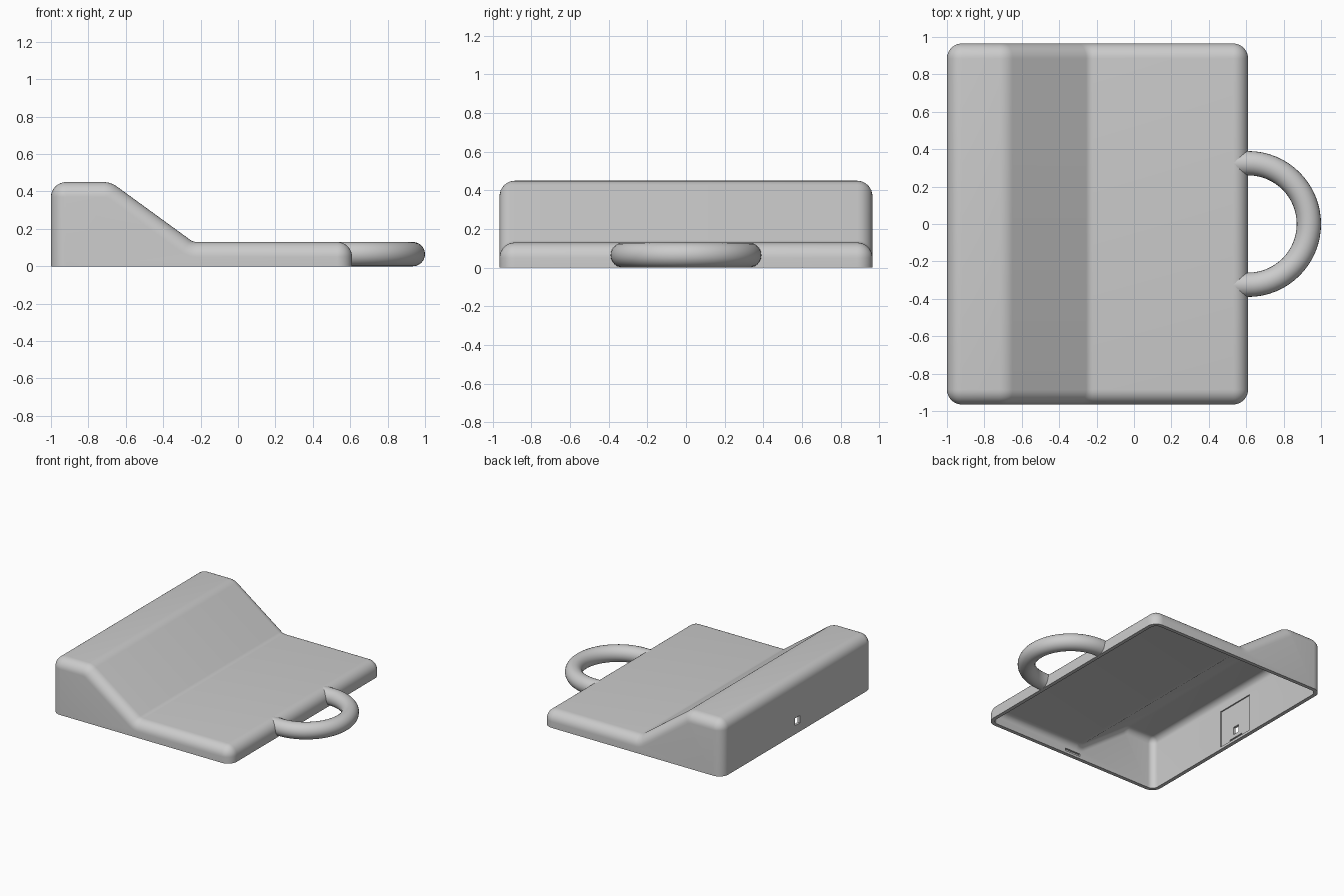
import bpy, bmesh, math
from mathutils import Vector

if "Cube" in bpy.data.objects:
    bpy.data.objects.remove(bpy.data.objects["Cube"], do_unlink=True)

HALF_Y, ROUND, WALL = 0.965, 0.08, 0.03

grey = bpy.data.materials.new("plain grey plastic")
grey.use_nodes = True
grey.diffuse_color = (0.6, 0.6, 0.6, 1)
grey.node_tree.nodes["Principled BSDF"].inputs["Base Color"].default_value = (0.6, 0.6, 0.6, 1)


def loft(name, rings):
    """Skin a list of equal closed rings and cap both ends."""
    bm = bmesh.new()
    loops = [[bm.verts.new(p) for p in ring] for ring in rings]
    for a, b in zip(loops, loops[1:]):
        for i in range(len(a)):
            j = (i + 1) % len(a)
            bm.faces.new((a[i], a[j], b[j], b[i]))
    bm.faces.new(loops[0])
    bm.faces.new(loops[-1])
    bmesh.ops.remove_doubles(bm, verts=bm.verts, dist=1e-5)
    bmesh.ops.recalc_face_normals(bm, faces=bm.faces)
    mesh = bpy.data.meshes.new(name)
    bm.to_mesh(mesh)
    bm.free()
    mesh.materials.append(grey)
    obj = bpy.data.objects.new(name, mesh)
    bpy.context.collection.objects.link(obj)
    return obj


def box(name, x, y, z):
    """Block between the given (low, high) limits."""
    return loft(name, [[(x[a], y[b], h) for a, b in ((0, 0), (1, 0), (1, 1), (0, 1))] for h in z])


def wedge_profile(inset, floor, steps=8):
    """Rounded side profile of the wedge, shrunk inward by inset."""
    base = [Vector(p) for p in ((-1, 0), (-1, 0.45), (-0.68, 0.45), (-0.24, 0.13), (0.61, 0.13), (0.61, 0))]
    radii = (ROUND, 0.12, 0.06, ROUND)
    normals = []
    for a, b in zip(base, base[1:]):
        d = (b - a).normalized()
        normals.append(Vector((d.y, -d.x)))
    points = [(base[0].x + inset, floor)]
    for p, r, n1, n2 in zip(base[1:-1], radii, normals, normals[1:]):
        side = 1 if n1.x * n2.y - n1.y * n2.x < 0 else -1
        centre = p + side * r * (n1 + n2) / (1 + n1.dot(n2))
        for i in range(steps + 1):
            points.append(tuple(centre - side * (r - side * inset) * n1.slerp(n2, i / steps)))
    points.append((base[-1].x - inset, floor))
    return points


def wedge(name, inset, floor, steps=8):
    """Wedge with rounded ends, as a solid."""
    r = ROUND - inset
    ends = []
    for i in range(steps + 1):
        t = math.pi / 2 * i / steps
        ends.append((HALF_Y - ROUND + r * math.cos(t), ROUND - r * math.sin(t)))
    layers = [(-y, d) for y, d in ends] + [(y, d) for y, d in reversed(ends)]
    return loft(name, [[(x, y, z) for x, z in wedge_profile(d, floor)] for y, d in layers])


def cut(obj, cutter):
    mod = obj.modifiers.new("cut", "BOOLEAN")
    mod.operation, mod.solver, mod.object = "DIFFERENCE", "EXACT", cutter
    bpy.ops.object.select_all(action="DESELECT")
    bpy.context.view_layer.objects.active = obj
    obj.select_set(True)
    bpy.ops.object.modifier_apply(modifier=mod.name)
    bpy.data.objects.remove(cutter, do_unlink=True)


# Hollow shell, open underneath
shell = wedge("shell", 0, 0)
cut(shell, wedge("cavity", WALL, -0.05))

# Thinned panel and square port in the tall wall
inner = -1 + WALL
cut(shell, box("panel_recess", (inner - 0.01, inner + 0.01), (-0.165, 0.165), (0.02, 0.32)))
cut(shell, box("port", (-1.1, inner + 0.05), (-0.03, 0.03), (0.07, 0.13)))

# Catch slots near the rim
slot_z = (0.02, 0.04)
cut(shell, box("end_slot", (inner - 0.02, inner + 0.01), (-0.07, 0.07), slot_z))
for s in (-1, 1):
    y = sorted((s * (HALF_Y - WALL + 0.015), s * (HALF_Y - WALL - 0.01)))
    cut(shell, box("side_slot", (-0.265, -0.125), y, slot_z))

# Half-ring handle, trimmed inside the wall
TUBE, BEND, SIDES = 0.065, 0.325, 24
path = [((0.5, -BEND), 0)]
for i in range(33):
    a = math.pi * (i / 32 - 0.5)
    path.append(((0.61 + BEND * math.cos(a), BEND * math.sin(a)), a + math.pi / 2))
path.append(((0.5, BEND), math.pi))
rings = []
for (x, y), heading in path:
    out = Vector((math.sin(heading), -math.cos(heading), 0))
    rings.append([Vector((x, y, TUBE)) + TUBE * (out * math.cos(k) + Vector((0, 0, math.sin(k))))
                  for k in (2 * math.pi * j / SIDES for j in range(SIDES))])
handle = loft("handle", rings)
cut(handle, wedge("handle_trim", WALL / 2, -0.05))

# Smooth shading with crisp rims
for obj in (shell, handle):
    bpy.ops.object.select_all(action="DESELECT")
    bpy.context.view_layer.objects.active = obj
    obj.select_set(True)
    bpy.ops.object.shade_smooth_by_angle(angle=math.radians(30))
